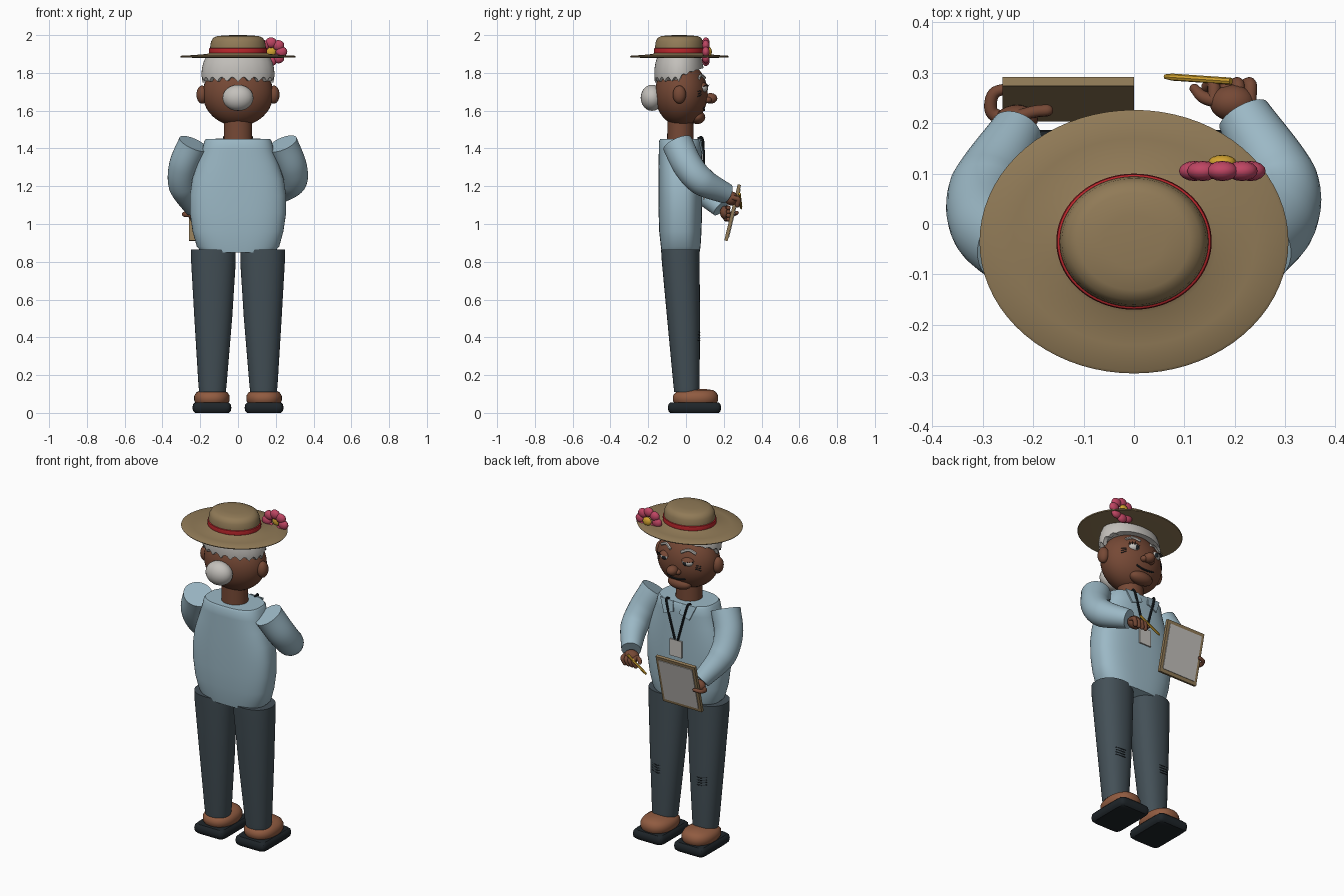
import bpy, bmesh, math
from mathutils import Vector, Matrix


def mat(name, r, g, b):
    m = bpy.data.materials.new(name)
    m.diffuse_color = (r, g, b, 1)
    return m


SHIRT = mat("pale blue cloth", 0.33, 0.48, 0.56)
PANTS = mat("slate cloth", 0.057, 0.08, 0.095)
DARK = mat("dark ink", 0.013, 0.018, 0.022)
SKIN = mat("brown skin", 0.18, 0.066, 0.036)
SHOE = mat("tan leather", 0.28, 0.105, 0.052)
STRAW = mat("straw", 0.28, 0.195, 0.095)
RED = mat("red ribbon", 0.5, 0.02, 0.025)
PINK = mat("pink petal", 0.52, 0.06, 0.125)
YELLOW = mat("yellow", 0.65, 0.37, 0.03)
WHITE = mat("pale grey", 0.55, 0.53, 0.5)


def finish(name, bm, m, angle=40):
    bmesh.ops.recalc_face_normals(bm, faces=bm.faces)
    me = bpy.data.meshes.new(name)
    bm.to_mesh(me)
    bm.free()
    me.materials.append(m)
    ob = bpy.data.objects.new(name, me)
    bpy.context.collection.objects.link(ob)
    bpy.ops.object.select_all(action='DESELECT')
    ob.select_set(True)
    bpy.context.view_layer.objects.active = ob
    bpy.ops.object.shade_smooth_by_angle(angle=math.radians(angle))
    return ob


def skin_rings(name, rings, m, angle=40, caps=True):
    bm = bmesh.new()
    vs = [[bm.verts.new(p) for p in r] for r in rings]
    n = len(vs[0])
    for a, b in zip(vs, vs[1:]):
        for i in range(n):
            bm.faces.new((a[i], a[(i + 1) % n], b[(i + 1) % n], b[i]))
    if caps:
        bm.faces.new(vs[0])
        bm.faces.new(vs[-1])
    return finish(name, bm, m, angle)


def loft(name, rows, m, n=2, seg=48, angle=40):
    """Stack of level super-ellipses: rows of (z, cx, cy, rx, ry)."""
    def pt(r, i):
        a = 2 * math.pi * i / seg
        c, s = math.cos(a), math.sin(a)
        f = lambda v: math.copysign(abs(v) ** (2 / n), v)
        return (r[1] + r[3] * f(c), r[2] + r[4] * f(s), r[0])
    return skin_rings(name, [[pt(r, i) for i in range(seg)] for r in rows], m, angle)


def tube(name, pts, radii, m, seg=12, steps=6, rounded=False):
    """Smooth swept tube through points, with a radius at each."""
    P = [Vector(p) for p in pts]
    C, R = [], []
    for k in range(len(P) - 1):
        a, b = P[k], P[k + 1]
        p0 = P[k - 1] if k else 2 * a - b
        p3 = P[k + 2] if k + 2 < len(P) else 2 * b - a
        for j in range(steps + (k == len(P) - 2)):
            t = j / steps
            C.append(0.5 * (2 * a + (b - p0) * t + (2 * p0 - 5 * a + 4 * b - p3) * t * t
                            + (3 * a - p0 - 3 * b + p3) * t ** 3))
            R.append(radii[k] * (1 - t) + radii[k + 1] * t)
    T = [(C[min(i + 1, len(C) - 1)] - C[max(i - 1, 0)]).normalized() for i in range(len(C))]
    if rounded:
        for end, d in ((0, -1), (-1, 1)):
            c, r, t = C[end], R[end], T[end]
            for q in (0.5, 0.85, 1.0):
                at = 0 if end == 0 else len(C)
                C.insert(at, c + t * d * r * q)
                R.insert(at, max(r * math.sqrt(1 - q * q), r * 0.1))
                T.insert(at, t)
    u = T[0].orthogonal().normalized()
    rings = []
    for c, r, t in zip(C, R, T):
        u = (u - t * u.dot(t)).normalized()
        w = t.cross(u)
        rings.append([c + r * (math.cos(2 * math.pi * i / seg) * u + math.sin(2 * math.pi * i / seg) * w)
                      for i in range(seg)])
    return skin_rings(name, rings, m)


def ball(name, c, r, m, seg=24, upper=None):
    bm = bmesh.new()
    bmesh.ops.create_uvsphere(bm, u_segments=seg, v_segments=seg // 2, radius=1,
                              matrix=Matrix.Translation(c) @ Matrix.Diagonal((*r, 1)))
    if upper is not None:
        bmesh.ops.bisect_plane(bm, geom=bm.verts[:] + bm.edges[:] + bm.faces[:], plane_co=(0, 0, upper),
                               plane_no=(0, 0, 1), clear_inner=True)
    return finish(name, bm, m)


def box(name, c, size, m, tilt=0.0):
    bm = bmesh.new()
    bmesh.ops.create_cube(bm, size=1, matrix=Matrix.Translation(c) @ Matrix.Rotation(tilt, 4, 'X')
                          @ Matrix.Diagonal((*size, 1)))
    return finish(name, bm, m)


def face_y(x, z):
    return -0.025 + 0.14 * math.sqrt(max(0, 1 - (x / 0.187) ** 2 - ((z - 1.69) / 0.175) ** 2))


def line(name, xz, r, m, lift=0.0):
    tube(name, [(x, face_y(x, z) + lift, z) for x, z in xz], [r] * len(xz), m, 6, 4)


# Legs, shoes and soles
for s, side in ((1, "right"), (-1, "left")):
    x = s * 0.138
    loft(side + "_sole", [(0, x, 0.045, 0.09, 0.128), (0.01, x, 0.045, 0.1, 0.138), (0.027, x, 0.045, 0.103, 0.141),
                          (0.045, x, 0.045, 0.1, 0.138), (0.055, x, 0.045, 0.09, 0.128)], DARK, 9, 64)
    loft(side + "_shoe", [(0.05, x, 0.05, 0.085, 0.11), (0.065, x, 0.05, 0.094, 0.12), (0.09, x, 0.05, 0.094, 0.12),
                          (0.108, x, 0.053, 0.083, 0.108), (0.12, x, 0.06, 0.06, 0.085),
                          (0.127, x, 0.065, 0.02, 0.035)], SHOE, 2.3)
    loft(side + "_trouser_leg", [(0.11, s * 0.135, 0.004, 0.07, 0.066), (0.14, s * 0.135, 0.003, 0.074, 0.069),
                                 (0.5, s * 0.131, -0.013, 0.1, 0.087), (0.8, s * 0.13, -0.028, 0.118, 0.1),
                                 (0.866, s * 0.13, -0.03, 0.118, 0.102)], PANTS, 2.2)
    # Knee creases
    for k in range(4):
        z = 0.385 + 0.015 * k
        tube(side + "_knee_crease", [(x - 0.045, 0.062, z + 0.004), (x, 0.073, z - 0.004), (x + 0.045, 0.062, z)],
             [0.003] * 3, DARK, 6)

# Shirt
loft("shirt", [(0.85, 0, -0.028, 0.19, 0.1), (0.88, 0, -0.028, 0.218, 0.105), (0.96, 0, -0.03, 0.24, 0.112),
               (1.06, 0, -0.03, 0.255, 0.115), (1.15, 0, -0.03, 0.255, 0.116), (1.24, 0, -0.03, 0.242, 0.116),
               (1.32, 0, -0.03, 0.215, 0.115), (1.39, 0, -0.03, 0.19, 0.114), (1.44, 0, -0.03, 0.178, 0.113),
               (1.45, 0, -0.03, 0.17, 0.106)], SHIRT, 2.7, 64)
for s in (1, -1):
    bm = bmesh.new()
    f = bm.faces.new([bm.verts.new(p) for p in ((s * 0.03, 0.08, 1.452), (s * 0.12, 0.075, 1.452),
                                                (s * 0.085, 0.092, 1.37), (s * 0.02, 0.096, 1.395))])
    g = bmesh.ops.extrude_face_region(bm, geom=[f])
    bmesh.ops.translate(bm, vec=(0, -0.008, 0), verts=[v for v in g["geom"] if isinstance(v, bmesh.types.BMVert)])
    finish("collar_flap", bm, SHIRT)
    # Lanyard strap
    tube("lanyard_strap", [(s * 0.072, 0.06, 1.453), (s * 0.068, 0.09, 1.44), (s * 0.01, 0.093, 1.23)],
         [0.0065] * 3, DARK, 8)
box("badge", (0, 0.095, 1.18), (0.08, 0.008, 0.1), WHITE)

# Sleeves
tube("right_sleeve", [(0.235, -0.045, 1.425), (0.283, 0.01, 1.31), (0.288, 0.085, 1.225), (0.217, 0.215, 1.16)],
     [0.082, 0.08, 0.076, 0.054], SHIRT, 32, 8)
tube("left_sleeve", [(-0.235, -0.045, 1.425), (-0.285, 0.0, 1.31), (-0.29, 0.07, 1.2), (-0.232, 0.185, 1.085)],
     [0.082, 0.08, 0.076, 0.052], SHIRT, 32, 8)

# Right hand with pencil
ball("right_palm", (0.195, 0.24, 1.135), (0.045, 0.036, 0.037), SKIN)
for k in range(4):
    x = 0.158 + 0.024 * k
    tube("right_finger", [(x, 0.245, 1.14), (x, 0.277, 1.13), (x - 0.012, 0.272, 1.1)], [0.013] * 3, SKIN, 10,
         rounded=True)
tube("right_thumb", [(0.185, 0.24, 1.14), (0.14, 0.25, 1.135), (0.12, 0.268, 1.125)], [0.015, 0.013, 0.01], SKIN, 10,
     rounded=True)
tube("pencil", [(0.192, 0.283, 1.16), (0.075, 0.291, 1.09), (0.06, 0.292, 1.081)], [0.007, 0.007, 0.002], YELLOW, 8, 2)

# Clipboard, tilted away at the top, with left hand
TILT = -0.235
box("clipboard", (-0.13, 0.247, 1.06), (0.26, 0.018, 0.305), STRAW, TILT)
box("paper", (-0.13, 0.2565, 1.058), (0.225, 0.006, 0.265), WHITE, TILT)
ball("left_palm", (-0.232, 0.208, 1.06), (0.042, 0.028, 0.036), SKIN)
for k in range(4):
    z = 1.085 - 0.02 * k
    tube("left_finger", [(-0.24, 0.21, z), (-0.2, 0.222, z), (-0.172, 0.225, z)], [0.012] * 3, SKIN, 10, rounded=True)
tube("left_thumb", [(-0.25, 0.205, 1.05), (-0.282, 0.222, 1.05), (-0.278, 0.258, 1.055), (-0.245, 0.27, 1.06)],
     [0.015, 0.013, 0.012, 0.01], SKIN, 10, rounded=True)

# Neck and head
loft("neck", [(1.42, 0, -0.03, 0.076, 0.07), (1.58, 0, -0.03, 0.074, 0.068)], SKIN)
ball("head", (0, -0.025, 1.69), (0.187, 0.14, 0.172), SKIN, 40)
ball("nose", (0, 0.13, 1.665), (0.032, 0.036, 0.028), SKIN)
ball("chin", (0, 0.06, 1.565), (0.075, 0.042, 0.036), SKIN)
line("mouth", [(-0.06, 1.612), (-0.02, 1.604), (0.02, 1.604), (0.06, 1.615)], 0.005, DARK)
for s, side in ((1, "right"), (-1, "left")):
    ball(side + "_ear", (s * 0.19, -0.035, 1.685), (0.03, 0.035, 0.048), SKIN)
    ball(side + "_nostril", (s * 0.025, 0.115, 1.657), (0.02, 0.022, 0.017), SKIN, 16)
    # Eye, iris, lid, lashes, brow
    ball(side + "_eye", (s * 0.073, 0.085, 1.72), (0.036, 0.03, 0.025), WHITE)
    ball(side + "_iris", (s * 0.07, 0.108, 1.718), (0.014, 0.009, 0.015), DARK, 16)
    ball(side + "_eyelid", (s * 0.073, 0.085, 1.72), (0.041, 0.035, 0.03), SKIN, upper=1.729)
    for k in range(3):
        x = s * (0.085 + 0.012 * k)
        tube(side + "_lash", [(x, 0.11 - 0.008 * k, 1.728), (x + s * 0.01, 0.124 - 0.008 * k, 1.738)],
             [0.003, 0.001], DARK, 6, 2)
        line(side + "_eye_wrinkle", [(s * 0.122, 1.705 - 0.01 * k), (s * 0.145, 1.702 - 0.014 * k)], 0.0025, DARK)
    line(side + "_eyebrow", [(s * 0.035, 1.772), (s * 0.075, 1.788), (s * 0.115, 1.77)], 0.008, WHITE, 0.003)

# Hair with tufted lower edge, and bun
rings = []
for t in (-0.02, 0, 0.1, 0.25, 0.5, 0.75, 1):
    ring = []
    for i in range(112):
        a = 2 * math.pi * i / 112
        front = max(0, math.sin(a)) ** 0.6
        zb = 1.75 + 0.075 * front + 0.028 * abs(math.sin(a * 10)) * (1 - front)
        z = zb + (1.888 - zb) * max(t, 0)
        k = math.sqrt(1 - ((z - 1.795) / 0.19) ** 2) * (0.88 if t < 0 else 1)
        ring.append((0.193 * k * math.cos(a), -0.037 + 0.131 * k * math.sin(a), z))
    rings.append(ring)
skin_rings("hair", rings, WHITE)
ball("hair_bun", (0, -0.18, 1.668), (0.082, 0.06, 0.069), WHITE)

# Hat
loft("hat", [(z, 0, -0.035, r, r * (0.853 if r > 0.16 else 0.875)) for r, z in
             ((0.01, 1.882), (0.15, 1.88), (0.24, 1.88), (0.303, 1.882), (0.306, 1.887), (0.3, 1.891), (0.24, 1.894),
              (0.165, 1.9), (0.149, 1.906), (0.147, 1.94), (0.143, 1.965), (0.132, 1.985), (0.11, 1.995),
              (0.06, 1.999), (0.01, 2.0))], STRAW, 2, 72, 50)
loft("hat_band", [(z, 0, -0.035, r, r * 0.875) for r, z in ((0.146, 1.902), (0.153, 1.906), (0.154, 1.918),
                                                            (0.152, 1.93), (0.146, 1.933))], RED, 2, 72)
# Hat flower
for k in range(8):
    a = 2 * math.pi * k / 8
    ball("petal", (0.175 + 0.055 * math.cos(a), 0.105, 1.912 + 0.048 * math.sin(a)), (0.031, 0.02, 0.028), PINK, 16)
ball("flower_centre", (0.175, 0.122, 1.912), (0.028, 0.015, 0.026), YELLOW, 16)
